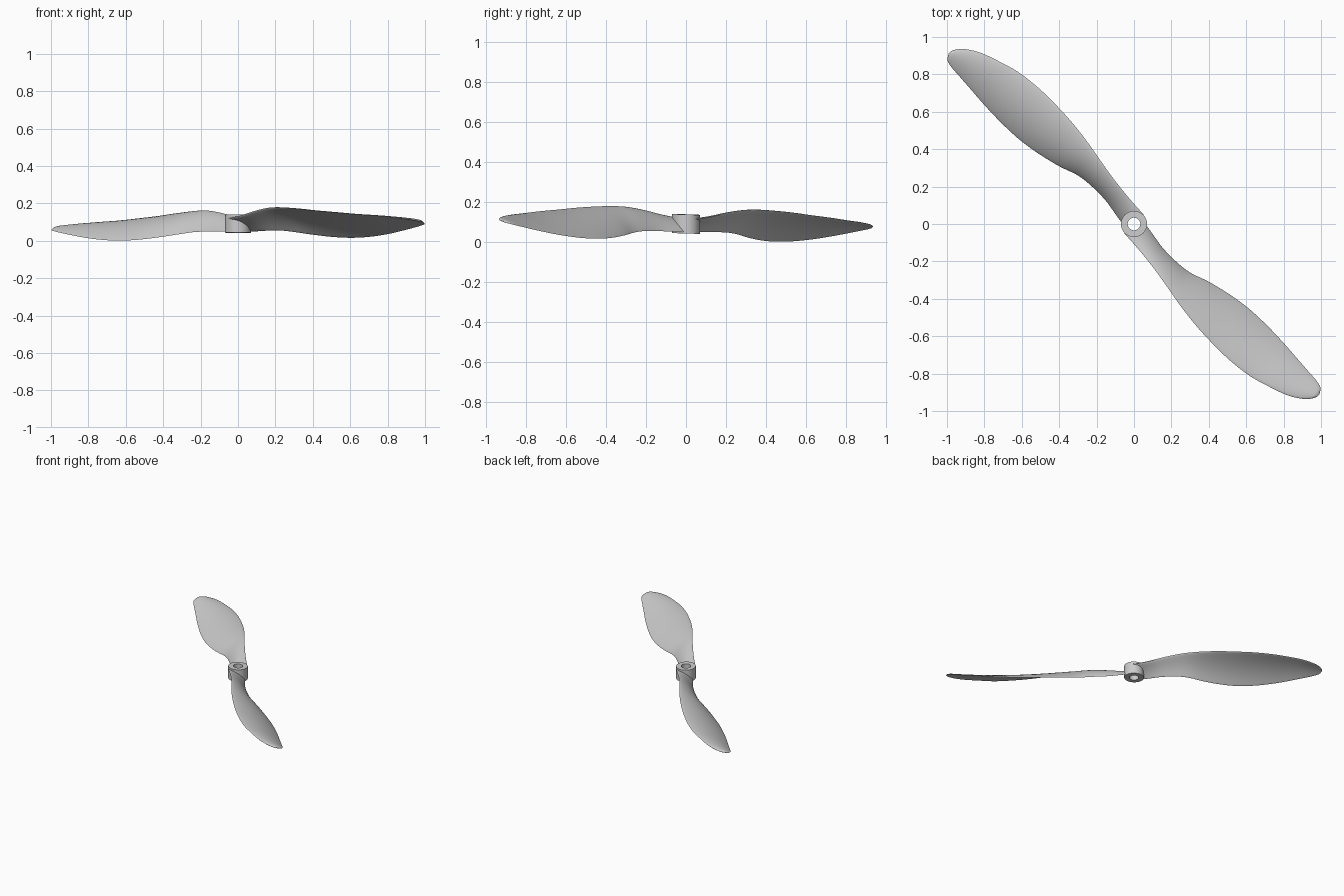
import bpy, bmesh, math
from mathutils import Vector

if "Cube" in bpy.data.objects:
    bpy.data.objects.remove(bpy.data.objects["Cube"])

# Blade stations: distance along blade, trailing offset, trailing z, leading offset, leading z
STATIONS = [Vector(r) for r in (
    (0.00, .050, .050, -.072, .118), (0.10, .032, .050, -.080, .132),
    (0.20, .014, .052, -.092, .152), (0.31, .011, .051, -.110, .167),
    (0.40, .021, .042, -.128, .170), (0.50, .053, .028, -.147, .166),
    (0.62, .080, .015, -.163, .158), (0.74, .097, .009, -.171, .147),
    (0.87, .101, .012, -.172, .137), (1.01, .095, .024, -.158, .125),
    (1.13, .084, .040, -.126, .117), (1.22, .076, .054, -.096, .109),
    (1.285, .070, .065, -.060, .101), (1.325, .058, .073, -.025, .094),
    (1.345, .030, .081, .008, .087))]
STEPS, CHORD = 4, 14
ALONG = Vector((.722, -.692, 0))
ACROSS = Vector((.692, .722, 0))


def tilt(p):
    return Vector((p.x, p.y, p.z - .01 * p.x - .03 * p.y))


def spline(rows, steps):
    out = []
    for i in range(len(rows) - 1):
        b, c = rows[i], rows[i + 1]
        a = rows[i - 1] if i else b * 2 - c
        d = rows[i + 2] if i + 2 < len(rows) else c * 2 - b
        for k in range(steps):
            t = k / steps
            out.append((b * 2 + (c - a) * t + (a * 2 - b * 5 + c * 4 - d) * t**2
                        + (b * 3 - a - c * 3 + d) * t**3) * .5)
    return out + [rows[-1]]


def section(row):
    """Closed cambered aerofoil loop at one station."""
    s, t0, z0, t1, z1 = row
    trail = ALONG * s + ACROSS * t0 + Vector((0, 0, z0))
    lead = ALONG * s + ACROSS * t1 + Vector((0, 0, z1))
    chord = (lead - trail).length
    normal = (lead - trail).cross(ALONG).normalized()
    if normal.z < 0:
        normal.negate()
    thick = .024 - .010 * s / 1.345
    top, low = [], []
    for k in range(CHORD + 1):
        c = (1 - math.cos(math.pi * k / CHORD)) / 2
        mid = trail.lerp(lead, c) + normal * (.28 * chord * c * (1 - c))
        half = thick * .5 * math.sqrt(max(0, 4 * c * (1 - c))) * (.45 + .55 * c)
        half *= min(1, chord / .06)
        top.append(mid + normal * half)
        low.append(mid - normal * half)
    return top + low[-2:0:-1]


def make_object(name, bm):
    bmesh.ops.recalc_face_normals(bm, faces=bm.faces)
    mesh = bpy.data.meshes.new(name)
    bm.to_mesh(mesh)
    bm.free()
    ob = bpy.data.objects.new(name, mesh)
    bpy.context.collection.objects.link(ob)
    return ob


def shade(ob):
    bpy.ops.object.select_all(action='DESELECT')
    ob.select_set(True)
    bpy.context.view_layer.objects.active = ob
    bpy.ops.object.shade_smooth_by_angle(angle=math.radians(40))


# Cutter for the shaft hole
bm = bmesh.new()
bmesh.ops.create_cone(bm, cap_ends=True, segments=48, radius1=.034, radius2=.034, depth=.6)
cutter = make_object("shaft_hole_cutter", bm)
cutter.hide_render = True
cutter.hide_viewport = False

# Two twisted blades, half a turn apart
for name, sign in (("blade_front", 1), ("blade_back", -1)):
    bm = bmesh.new()
    loops = []
    for row in spline(STATIONS, STEPS):
        loops.append([bm.verts.new(tilt(Vector((p.x * sign, p.y * sign, p.z))))
                      for p in section(row)])
    n = len(loops[0])
    for a, b in zip(loops, loops[1:]):
        for j in range(n):
            bm.faces.new((a[j], a[(j + 1) % n], b[(j + 1) % n], b[j]))
    bm.faces.new(loops[0])
    bm.faces.new(loops[-1])
    blade = make_object(name, bm)
    mod = blade.modifiers.new("shaft_hole", 'BOOLEAN')
    mod.operation = 'DIFFERENCE'
    mod.object = cutter
    mod.solver = 'EXACT'
    bpy.context.view_layer.objects.active = blade
    bpy.ops.object.modifier_apply(modifier=mod.name)
    shade(blade)
bpy.data.objects.remove(cutter)

# Hub ring with a through hole
bm = bmesh.new()
profile = [(.034, .043), (.070, .043), (.070, .138), (.034, .138)]
SEG = 48
rings = []
for i in range(SEG):
    a = 2 * math.pi * i / SEG
    rings.append([bm.verts.new(tilt(Vector((r * math.cos(a), r * math.sin(a), z))))
                  for r, z in profile])
for i in range(SEG):
    a, b = rings[i], rings[(i + 1) % SEG]
    for j in range(4):
        bm.faces.new((a[j], a[(j + 1) % 4], b[(j + 1) % 4], b[j]))
shade(make_object("hub", bm))
